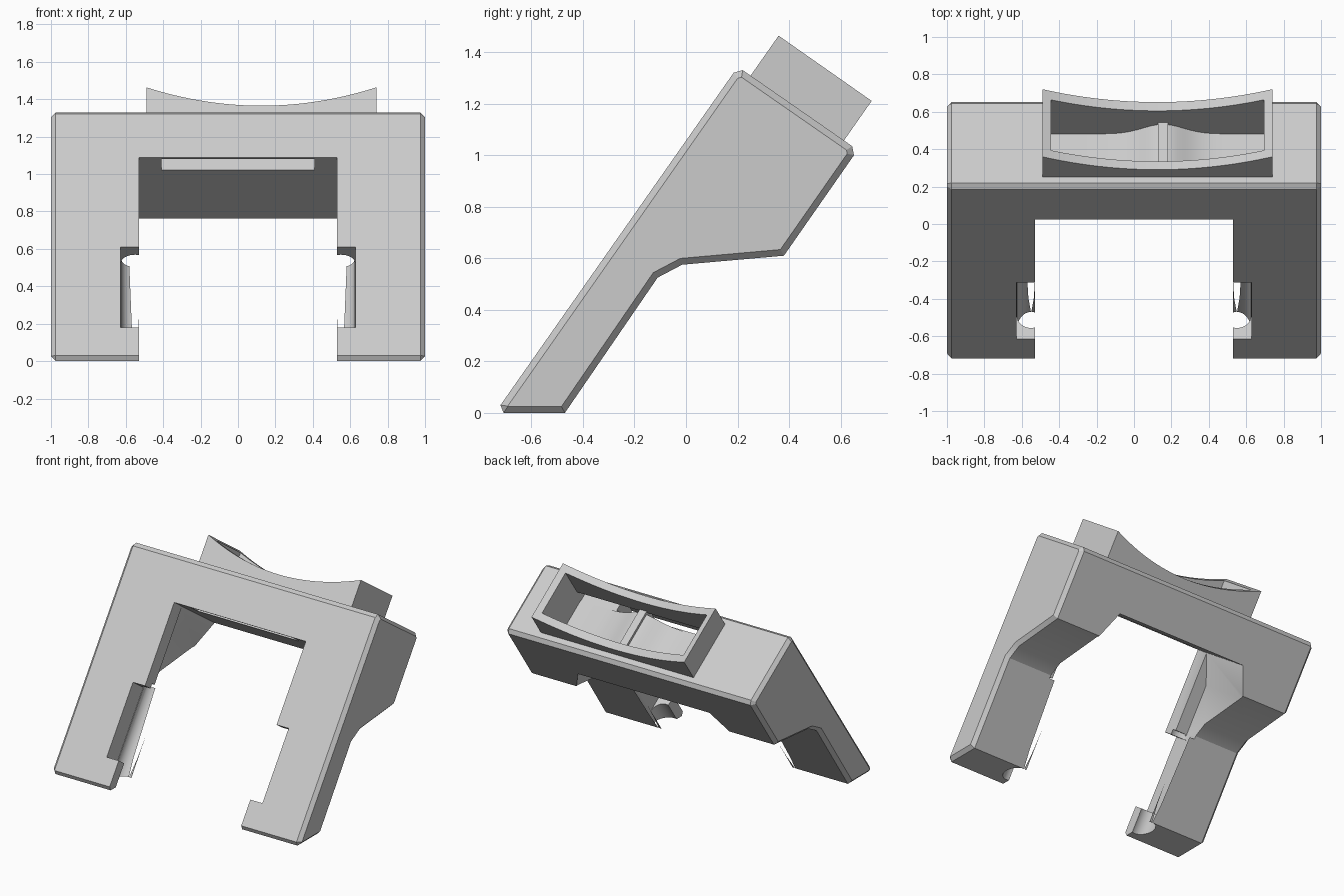
import bpy, bmesh, math
from mathutils import Vector

if "Cube" in bpy.data.objects:
    bpy.data.objects.remove(bpy.data.objects["Cube"])

grey = bpy.data.materials.new("light grey plastic")
grey.use_nodes = True
grey.diffuse_color = (0.6, 0.6, 0.6, 1)
grey.node_tree.nodes["Principled BSDF"].inputs["Base Color"].default_value = (0.6, 0.6, 0.6, 1)

# Leaning frame: u runs up the front face, v runs into the depth
LEAN_Y, LEAN_Z, BASE_Y = 0.574, 0.819, -0.741


def place(x, u, v):
    return Vector((x, BASE_Y + LEAN_Y * u + LEAN_Z * v, LEAN_Z * u - LEAN_Y * v))


def prism(name, points, sweep, chamfer=0):
    """Sweep a closed outline; optionally chamfer both end outlines."""
    bm = bmesh.new()
    cap = bm.faces.new([bm.verts.new(p) for p in points])
    bmesh.ops.extrude_face_region(bm, geom=[cap], use_keep_orig=True)
    for v in cap.verts:
        v.co += Vector(sweep)
    bmesh.ops.recalc_face_normals(bm, faces=bm.faces)
    if chamfer:
        edges = [e for e in bm.edges if abs(e.verts[0].co.x - e.verts[1].co.x) < 1e-5]
        bmesh.ops.bevel(bm, geom=edges, offset=chamfer, offset_type='OFFSET',
                        segments=1, affect='EDGES', clamp_overlap=False)
    mesh = bpy.data.meshes.new(name)
    bm.to_mesh(mesh)
    bm.free()
    mesh.materials.append(grey)
    obj = bpy.data.objects.new(name, mesh)
    bpy.context.collection.objects.link(obj)
    return obj


def depth_prism(name, outline, v0, v1):
    """Outline in (x, u), swept through the depth."""
    return prism(name, [place(x, u, v0) for x, u in outline], place(0, 0, v1) - place(0, 0, v0))


def block(name, x0, x1, u0, u1, v0, v1):
    return depth_prism(name, [(x0, u0), (x1, u0), (x1, u1), (x0, u1)], v0, v1)


def activate(obj):
    bpy.ops.object.select_all(action='DESELECT')
    obj.select_set(True)
    bpy.context.view_layer.objects.active = obj


def cut(obj, cutter):
    cutter.hide_render = True
    activate(obj)
    mod = obj.modifiers.new("cut", 'BOOLEAN')
    mod.operation, mod.solver, mod.object = 'DIFFERENCE', 'EXACT', cutter
    bpy.ops.object.modifier_apply(modifier=mod.name)


def discard(obj):
    bpy.data.objects.remove(obj)


# Main bracket: side profile swept across the width
side = [(-0.72, 0.03), (-0.708, 0), (-0.47, 0), (-0.11, 0.525), (-0.015, 0.575),
        (0.38, 0.61), (0.652, 1.0), (0.645, 1.035), (0.22, 1.33), (0.185, 1.32)]
bracket = prism("bracket", [(-1, y, z) for y, z in side], (2, 0, 0), chamfer=0.025)

# Opening between the legs
cutters = [block("opening_cutter", -0.53, 0.53, -0.5, 1.33, -0.2, 0.9)]

# Inner leg details: front slot, rounded channel and rear scoop
for s in (1, -1):
    cutters.append(block("slot_cutter", s * 0.4, s * 0.627, 0.22, 0.745, -0.1, 0.145))
    ring = [place(s * (0.55 + 0.075 * math.cos(a)), -0.3, 0.147 + 0.075 * math.sin(a))
            for a in [math.tau * i / 32 for i in range(32)]]
    cutters.append(prism("channel_cutter", ring, place(0, 1.08, 0) - place(0, 0, 0)))
    scoop = [(0.4, 0.77), (0.622, 0.77), (0.622, 1.13), (0.53, 1.329), (0.4, 1.329)]
    cutters.append(depth_prism("scoop_cutter", [(s * x, u) for x, u in scoop], 0.11, 0.8))

# Well in the crossbar and the slit through its underside
well = block("well_cutter", -0.445, 0.695, 1.49, 2.0, 0.115, 0.445)
cutters += [well,
            block("well_front_cutter", -0.445, 0.695, 1.49, 1.58, 0.05, 0.3),
            block("slit_cutter", -0.41, 0.41, 1.2, 1.53, 0.015, 0.12)]
for c in cutters:
    cut(bracket, c)

# Raised collar with a concave top edge
LEFT, RIGHT, STEPS = -0.49, 0.74, 32
arc = []
for i in range(STEPS + 1):
    t = 2 * i / STEPS - 1
    arc.append(((LEFT + RIGHT) / 2 + t * (RIGHT - LEFT) / 2, 1.71 + 0.12 * t * t))
collar = depth_prism("collar", [(RIGHT, 1.61), (LEFT, 1.61)] + arc, 0.061, 0.502)
cut(collar, well)
for c in cutters:
    discard(c)

# Flared saddle on the floor of the well
crest = []
for i in range(STEPS + 1):
    x = -0.445 + 1.14 * i / STEPS
    crest.append((x, 1.495 + 0.09 * math.exp(-((x - 0.155) / 0.15) ** 2)))
saddle = depth_prism("saddle", [(0.695, 1.48), (-0.445, 1.48)] + crest, 0.13, 0.446)

# Thin rib dividing the saddle
rib = block("rib", 0.127, 0.183, 1.48, 1.6, 0.09, 0.446)

for obj in (bracket, collar, saddle):
    activate(obj)
    bpy.ops.object.shade_smooth_by_angle(angle=math.radians(25))
